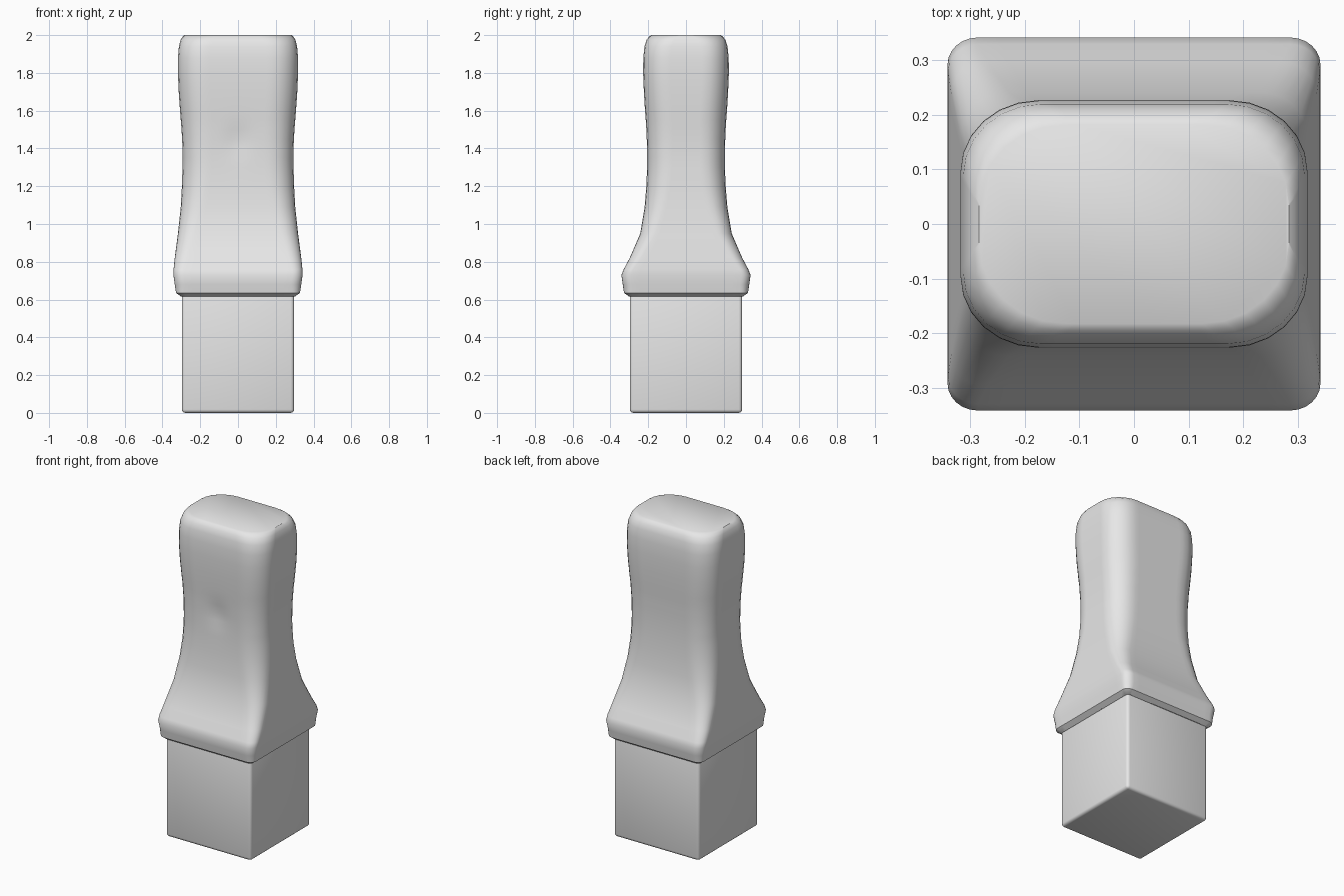
import bpy
import bmesh
import math

cube = bpy.data.objects.get("Cube")
if cube:
    bpy.data.objects.remove(cube, do_unlink=True)

grey = bpy.data.materials.new("light_grey")
grey.use_nodes = True
grey.diffuse_color = (0.8, 0.8, 0.8, 1)
grey.node_tree.nodes["Principled BSDF"].inputs["Base Color"].default_value = (0.8, 0.8, 0.8, 1)

SIDE_STEPS = 14
CORNER_STEPS = 6


def rounded_ring(hx, hy, rx, ry):
    """Rounded rectangle outline, counter-clockwise, with divided straight sides."""
    corners = []
    for k, (sx, sy) in enumerate([(1, 1), (-1, 1), (-1, -1), (1, -1)]):
        arc = []
        for i in range(CORNER_STEPS + 1):
            a = math.pi / 2 * (k + i / CORNER_STEPS)
            arc.append((sx * (hx - rx) + rx * math.cos(a),
                        sy * (hy - ry) + ry * math.sin(a)))
        corners.append(arc)
    ring = []
    for k, arc in enumerate(corners):
        ring += arc
        (ax, ay), (bx, by) = arc[-1], corners[(k + 1) % 4][0]
        for i in range(1, SIDE_STEPS):
            t = i / SIDE_STEPS
            ring.append((ax + (bx - ax) * t, ay + (by - ay) * t))
    return ring


def finish(bm, name):
    bmesh.ops.recalc_face_normals(bm, faces=bm.faces[:])
    mesh = bpy.data.meshes.new(name)
    bm.to_mesh(mesh)
    bm.free()
    mesh.materials.append(grey)
    obj = bpy.data.objects.new(name, mesh)
    bpy.context.collection.objects.link(obj)
    bpy.ops.object.select_all(action="DESELECT")
    obj.select_set(True)
    bpy.context.view_layer.objects.active = obj
    bpy.ops.object.shade_smooth_by_angle(angle=math.radians(35))
    return obj


# Square plug with softened edges
bm = bmesh.new()
bmesh.ops.create_cube(bm, size=1)
for v in bm.verts:
    v.co.x *= 0.594
    v.co.y *= 0.594
    v.co.z = (v.co.z + 0.5) * 0.63
bmesh.ops.bevel(bm, geom=bm.edges[:], offset=0.018, segments=3, profile=0.5, affect="EDGES")
finish(bm, "square_plug")

# Grip sections: height, half width, half depth, corner radius
sections = [
    (0.615, 0.300, 0.300, 0.02), (0.635, 0.328, 0.328, 0.04),
    (0.68, 0.335, 0.335, 0.05), (0.73, 0.342, 0.342, 0.05),
    (0.76, 0.341, 0.330, 0.05), (0.82, 0.335, 0.298, 0.06),
    (0.95, 0.318, 0.242, 0.08), (1.09, 0.303, 0.219, 0.10),
    (1.2, 0.297, 0.210, 0.115), (1.3, 0.294, 0.206, 0.12),
    (1.35, 0.293, 0.206, 0.12), (1.4, 0.294, 0.206, 0.12),
    (1.45, 0.296, 0.208, 0.125), (1.5, 0.299, 0.210, 0.125),
    (1.55, 0.303, 0.213, 0.13), (1.6, 0.307, 0.217, 0.13),
    (1.7, 0.314, 0.223, 0.13), (1.8, 0.318, 0.227, 0.13),
    (1.88, 0.318, 0.226, 0.13), (1.94, 0.313, 0.220, 0.13),
    (1.975, 0.304, 0.209, 0.135), (1.992, 0.294, 0.195, 0.14),
    (2.0, 0.284, 0.183, 0.145),
]
bm = bmesh.new()
rings = []
for z, hx, hy, r in sections:
    ring = []
    for x, y in rounded_ring(hx, hy, r * 1.1, r):
        # Shallow dimple on the front of the grip
        if y < 0:
            d = (x * x + (z - 1.44) ** 2) / 0.07 ** 2
            y += 0.01 * math.exp(-d)
        ring.append(bm.verts.new((x, y, z)))
    rings.append(ring)
for low, high in zip(rings, rings[1:]):
    n = len(low)
    for i in range(n):
        j = (i + 1) % n
        bm.faces.new((low[i], low[j], high[j], high[i]))
bm.faces.new(rings[-1])
bm.faces.new(rings[0][::-1])
finish(bm, "grip")
